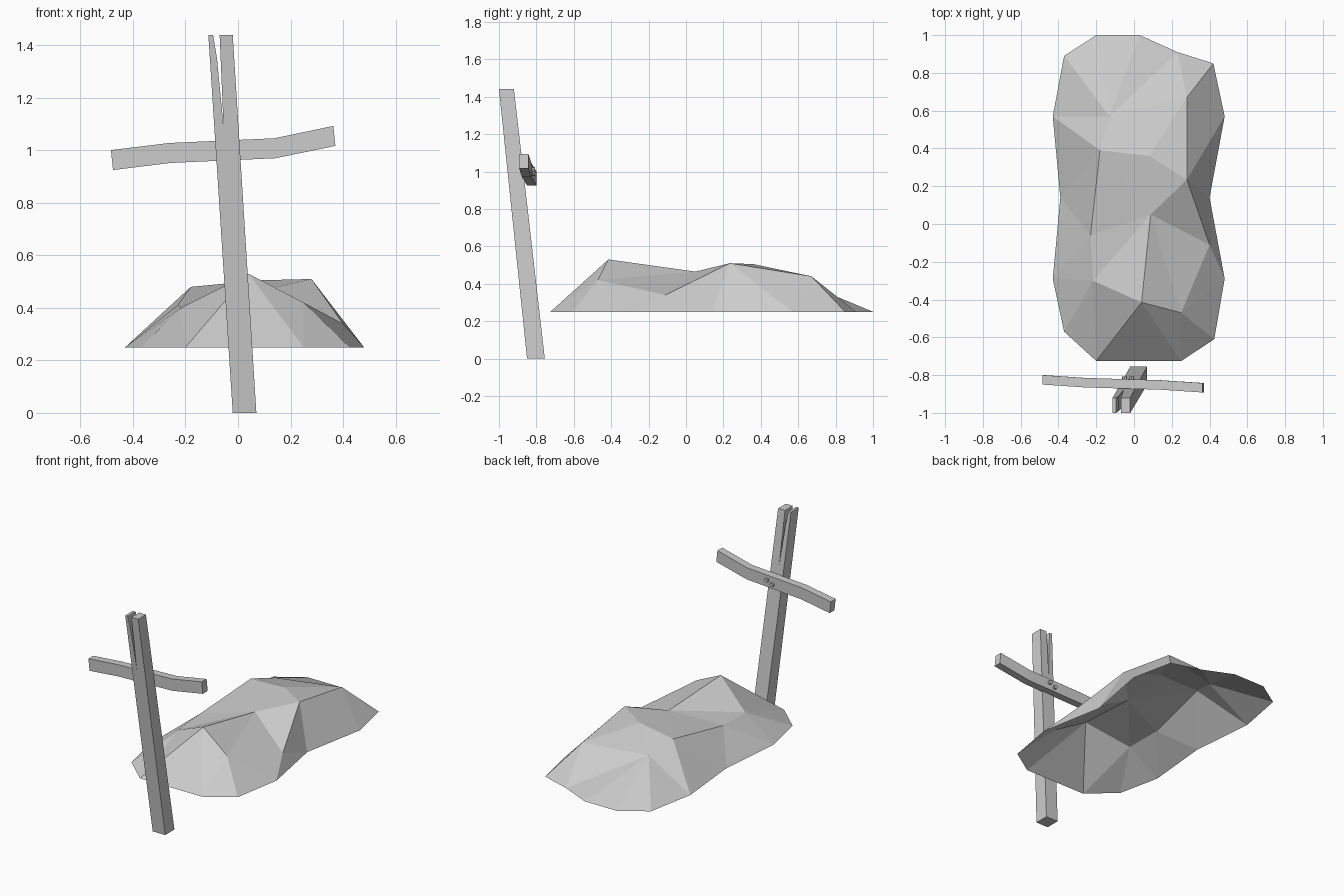
import bpy, bmesh, math
from mathutils import Vector, Matrix
from mathutils.geometry import delaunay_2d_cdt

if "Cube" in bpy.data.objects:
    bpy.data.objects.remove(bpy.data.objects["Cube"])


def make_object(name, bm):
    mesh = bpy.data.meshes.new(name)
    bm.to_mesh(mesh)
    bm.free()
    ob = bpy.data.objects.new(name, mesh)
    bpy.context.collection.objects.link(ob)
    return ob


def skin(name, sections, close=True):
    """Loft matching rings of points into a prism-like solid."""
    bm = bmesh.new()
    rings = [[bm.verts.new(p) for p in s] for s in sections]
    n = len(rings[0])
    for a, b in zip(rings, rings[1:]):
        for i in range(n):
            j = (i + 1) % n
            bm.faces.new((a[i], a[j], b[j], b[i]))
    bm.faces.new(rings[0])
    bm.faces.new(rings[-1])
    bmesh.ops.recalc_face_normals(bm, faces=bm.faces)
    return make_object(name, bm)


# Earth mound: open-bottomed faceted shell, rim plus a few ridge points
BASE = 0.25
rim = [(-.2, 1), (.03, 1), (.23, .91), (.42, .85), (.48, .57), (.40, .14),
       (.48, -.29), (.425, -.61), (.25, -.725), (-.2, -.725), (-.37, -.57),
       (-.43, -.29), (-.39, .14), (-.43, .57), (-.37, .89)][::-1]
peaks = {'A': (-.13, .57, .43), 'B': (.28, .67, .44), 'C': (-.18, .39, .48),
         'D': (.08, .36, .505), 'E': (.28, .235, .51), 'F': (.088, .05, .465),
         'G': (.40, -.11, .34), 'H': (-.23, -.06, .41), 'I': (-.217, -.30, .40),
         'J': (.04, -.415, .53), 'K': (.25, -.47, .42)}
ridges = ['AC', 'CD', 'DE', 'DB', 'EB', 'CH', 'EF', 'EG', 'FG', 'FH', 'FI',
          'FJ', 'FK', 'KG', 'JK', 'IJ', 'HI', 'CF', 'DF', 'AD']
pts = [Vector((x, y)) for x, y in rim] + [Vector(p[:2]) for p in peaks.values()]
heights = [BASE] * len(rim) + [p[2] for p in peaks.values()]
index = {k: len(rim) + i for i, k in enumerate(peaks)}
edges = [(index[a], index[b]) for a, b in ridges]
verts, _, faces, origin, _, _ = delaunay_2d_cdt(
    pts, edges, [list(range(len(rim)))], 1, 1e-5)
bm = bmesh.new()
bv = [bm.verts.new((v.x, v.y, heights[o[0]] if o else .47))
      for v, o in zip(verts, origin)]
for f in faces:
    bm.faces.new([bv[i] for i in f])
for f in bm.faces:
    f.normal_update()
    if f.normal.z < 0:
        f.normal_flip()
make_object("earth_mound", bm)

# Leaning post with a splintered top
profile = [(-.02, 0), (.07, 0), (-.02, 1.44), (-.07, 1.44), (-.055, 1.09),
           (-.08, 1.35), (-.095, 1.44), (-.113, 1.44)]
lean = lambda z, y0, y1: y0 + (y1 - y0) * z / 1.44
front = [(x, lean(z, -.85, -1.0), z) for x, z in profile]
back = [(x, lean(z, -.755, -.92), z) for x, z in profile]
skin("post", [front, back])

# Bent crossbar on the back of the post
path = [(-.48, -.825, .963), (-.26, -.84, .99), (.14, -.852, 1.008), (.367, -.867, 1.055)]
tilt = [.004, .002, .002, .004]
skin("crossbar", [[(x + s * t, y + d, z + s * .038) for d, s in
                   ((-.025, -1), (.025, -1), (.025, 1), (-.025, 1))]
                  for (x, y, z), t in zip(path, [-t for t in tilt])])

# Two nail heads
for i, (x, z) in enumerate([(-.012, 1.01), (-.05, .99)]):
    bm = bmesh.new()
    m = Matrix.Translation((x, -.817, z)) @ Matrix.Rotation(math.pi / 2, 4, 'X')
    bmesh.ops.create_cone(bm, cap_ends=True, segments=8, radius1=.013,
                          radius2=.013, depth=.02, matrix=m)
    make_object(f"nail_{i + 1}", bm)
